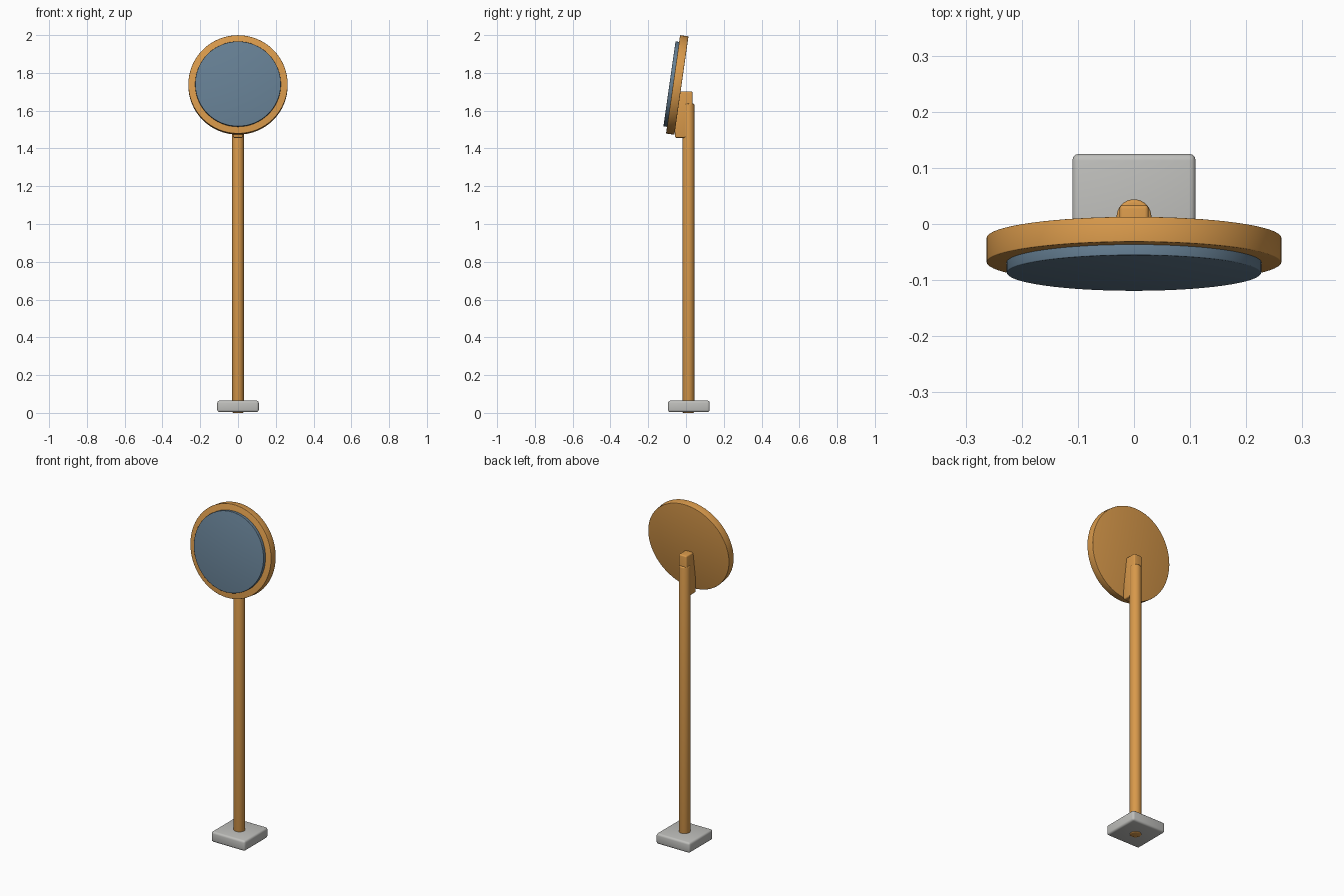
import bpy
from math import radians, sin, cos
from mathutils import Vector

cube = bpy.data.objects.get("Cube")
if cube:
    bpy.data.objects.remove(cube, do_unlink=True)


def material(name, color):
    m = bpy.data.materials.new(name)
    m.use_nodes = True
    m.diffuse_color = (*color, 1)
    m.node_tree.nodes["Principled BSDF"].inputs["Base Color"].default_value = (*color, 1)
    return m


orange = material("orange paint", (0.69, 0.32, 0.07))
blue = material("mirror blue", (0.13, 0.21, 0.29))
grey = material("concrete grey", (0.52, 0.52, 0.50))


def finish(name, mat, bevel):
    ob = bpy.context.object
    ob.name = name
    ob.data.materials.append(mat)
    bpy.ops.object.transform_apply(location=False, rotation=False, scale=True)
    mod = ob.modifiers.new("Bevel", "BEVEL")
    mod.width = bevel
    mod.segments = 3
    mod.limit_method = "ANGLE"
    bpy.ops.object.modifier_apply(modifier=mod.name)
    bpy.ops.object.shade_smooth_by_angle(angle=radians(35))
    return ob


def box(name, lo, hi, mat, bevel):
    lo, hi = Vector(lo), Vector(hi)
    bpy.ops.mesh.primitive_cube_add(size=1, location=(lo + hi) / 2)
    bpy.context.object.scale = hi - lo
    return finish(name, mat, bevel)


def disc(name, radius, start, end, mat, bevel):
    """Tilted disc between two distances along the facing axis."""
    bpy.ops.mesh.primitive_cylinder_add(
        vertices=64, radius=radius, depth=end - start,
        location=head + facing * (start + end) / 2,
        rotation=(radians(90) - tilt, 0, 0))
    return finish(name, mat, bevel)


# Base and pole
box("base_block", (-0.11, -0.095, 0.004), (0.11, 0.125, 0.065), grey, 0.012)
bpy.ops.mesh.primitive_cylinder_add(vertices=32, radius=0.031, depth=1.637,
                                    location=(0, 0.013, 1.637 / 2))
finish("pole", orange, 0.006)

# Bracket joining pole and mirror
box("bracket", (-0.026, -0.058, 1.456), (0.026, 0.034, 1.702), orange, 0.007)

# Mirror head leaning back, measured from the centre of its back face
tilt = radians(8.1)
facing = Vector((0, -cos(tilt), sin(tilt)))
head = Vector((0, -0.024, 1.733))
disc("mirror_frame", 0.263, 0, 0.045, orange, 0.002)
disc("mirror_glass", 0.227, 0.035, 0.064, blue, 0.002)
